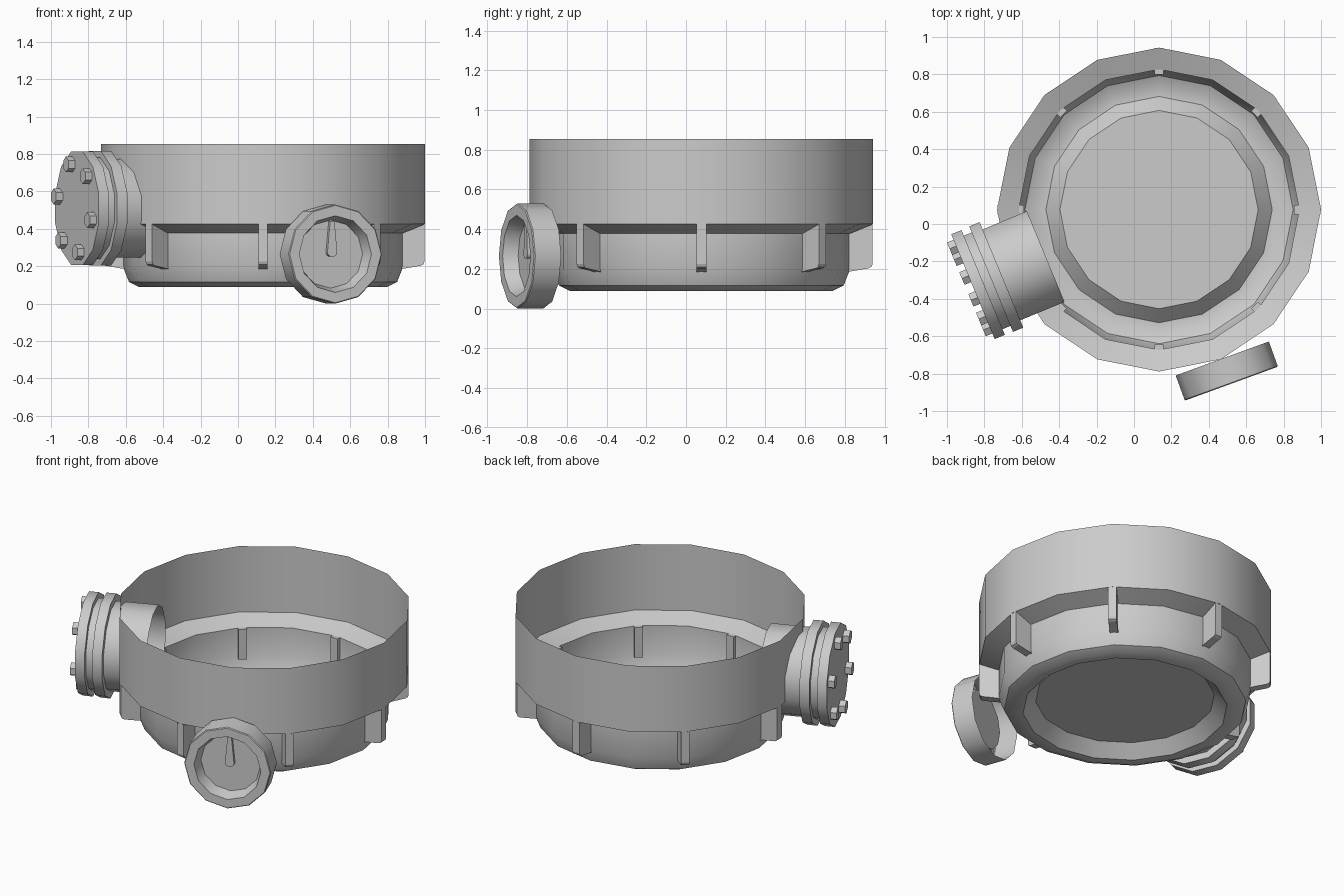
import bpy, bmesh
from math import sin, cos, pi, radians
from mathutils import Matrix, Vector

if "Cube" in bpy.data.objects:
    bpy.data.objects.remove(bpy.data.objects["Cube"])

CENTRE = Vector((0.134, 0.077, 0))


def frame(origin, angle):
    """Local z points outward along a horizontal angle, local y points up."""
    c, s = cos(radians(angle)), sin(radians(angle))
    m = Matrix(((-s, 0, c), (c, 0, s), (0, 1, 0))).to_4x4()
    return Matrix.Translation(origin) @ m


def finish(name, bm, matrix, smooth=True):
    me = bpy.data.meshes.new(name)
    bmesh.ops.recalc_face_normals(bm, faces=bm.faces)
    bm.to_mesh(me)
    bm.free()
    ob = bpy.data.objects.new(name, me)
    bpy.context.collection.objects.link(ob)
    ob.matrix_world = matrix
    if smooth:
        bpy.ops.object.select_all(action='DESELECT')
        ob.select_set(True)
        bpy.context.view_layer.objects.active = ob
        bpy.ops.object.shade_smooth_by_angle(angle=radians(34))
    return ob


def lathe(name, profile, sides, matrix, cap_end=True):
    """Revolve (radius, height) points about local z, closing the last ring."""
    bm = bmesh.new()
    rings = [[bm.verts.new((r * cos(2 * pi * i / sides), r * sin(2 * pi * i / sides), z))
              for i in range(sides)] for r, z in profile]
    for a, b in zip(rings, rings[1:]):
        for i in range(sides):
            j = (i + 1) % sides
            bm.faces.new((a[i], a[j], b[j], b[i]))
    if cap_end:
        bm.faces.new(rings[-1])
    return finish(name, bm, matrix)


def plate(name, outline, thickness, matrix):
    """Extrude a 2D outline, centred on local z = 0."""
    bm = bmesh.new()
    f = bm.faces.new([bm.verts.new((x, y, -thickness / 2)) for x, y in outline])
    ext = bmesh.ops.extrude_face_region(bm, geom=[f])
    bmesh.ops.translate(bm, vec=(0, 0, thickness),
                        verts=[v for v in ext['geom'] if isinstance(v, bmesh.types.BMVert)])
    return finish(name, bm, matrix, smooth=False)


# Open thin-walled vessel with a raised floor
lathe("vessel", [(0.866, 0.855), (0.866, 0.426), (0.75, 0.379), (0.75, 0.2),
                 (0.717, 0.116), (0.662, 0.089), (0.605, 0.089), (0.53, 0.165)],
      16, Matrix.Translation(CENTRE))

# Eight support ribs under the shoulder
rib = [(0.722, 0.379), (0.75, 0.379), (0.863, 0.425), (0.863, 0.225), (0.857, 0.21),
       (0.843, 0.203), (0.722, 0.182)]
for i in range(8):
    m = Matrix.Translation(CENTRE) @ Matrix.Rotation(i * pi / 4, 4, 'Z') @ Matrix.Rotation(pi / 2, 4, 'X')
    plate(f"rib_{i + 1}", rib, 0.05, m)

# Side pipe with coupling flange and blind cover, open on the inside
port = frame(CENTRE + Vector((0, 0, 0.51)), 202.5)
lathe("side_pipe", [(0.272, 0.656), (0.272, 0.912), (0.316, 0.912), (0.316, 0.972),
                    (0.28, 0.972), (0.28, 1.018), (0.314, 1.018), (0.314, 1.077)],
      12, port @ Matrix.Rotation(pi / 12, 4, 'Z'))

# Six hexagonal cover bolts
for i in range(6):
    a = radians(45 + 60 * i)
    m = port @ Matrix.Translation((0.243 * cos(a), 0.243 * sin(a), 0)) @ Matrix.Rotation(pi / 6, 4, 'Z')
    lathe(f"cover_bolt_{i + 1}", [(0.042, 1.07), (0.042, 1.115)], 6, m)

# Dial gauge: housing, recessed face, open back
dial = frame(Vector((0.473, -0.722, 0.265)), -70)
lathe("gauge_housing", [(0.265, -0.003), (0.265, 0.135), (0.26, 0.14), (0.205, 0.14),
                        (0.182, 0.065)], 12, dial)

# Tapered needle with rounded hub
hub = [(0.028 * cos(a), 0.008 + 0.022 * sin(a)) for a in (pi + k * pi / 6 for k in range(7))]
plate("gauge_needle", hub + [(0.012, 0.178), (-0.012, 0.178)], 0.024,
      dial @ Matrix.Translation((0, 0, 0.08)))
